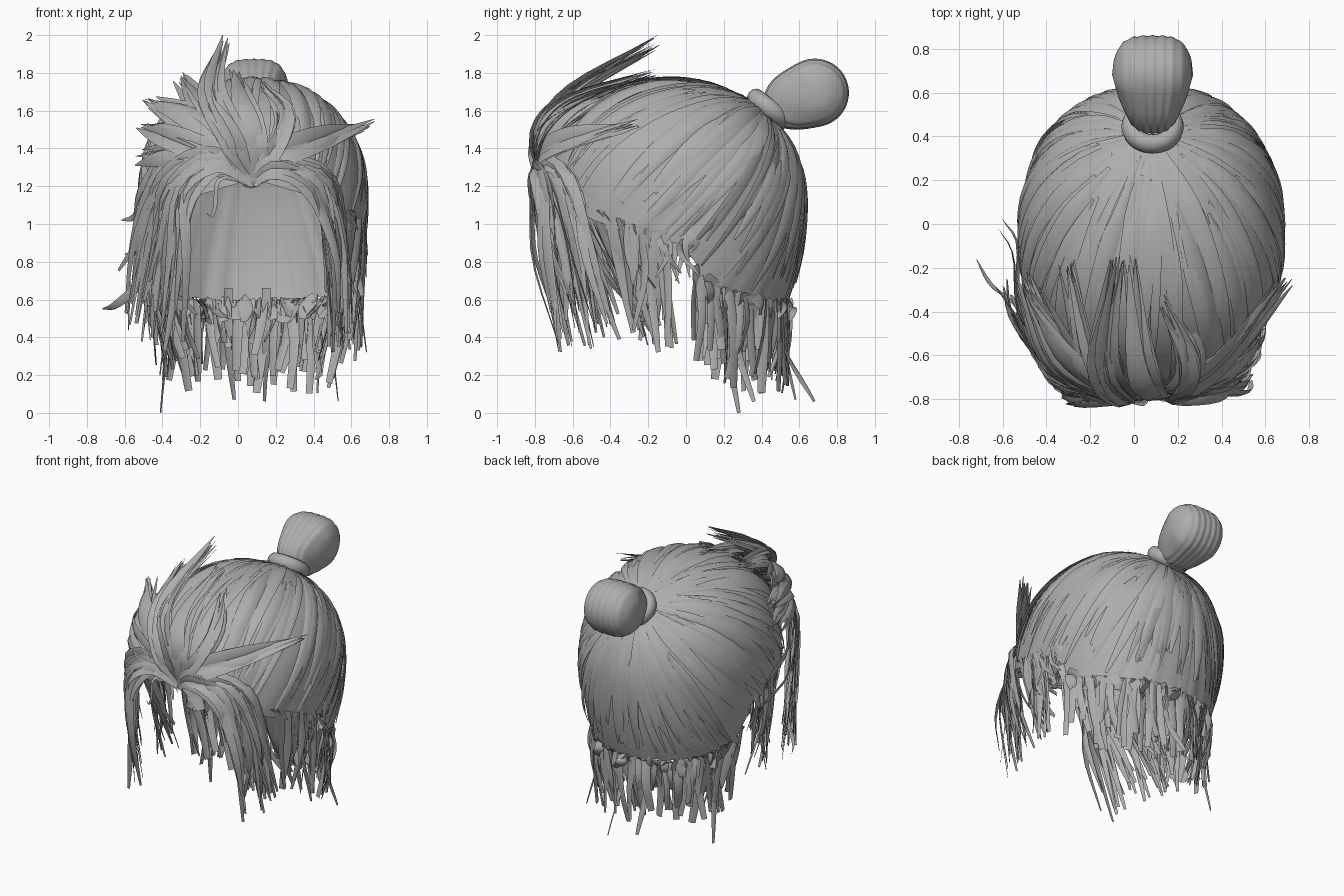
import bpy, bmesh, math, random
from mathutils import Vector, Matrix

random.seed(4)
rnd = random.uniform

cube = bpy.data.objects.get("Cube")
if cube:
    bpy.data.objects.remove(cube, do_unlink=True)

# One plain hair colour
hair = bpy.data.materials.new("hair_grey")
hair.use_nodes = True
GREY = (0.42, 0.42, 0.42, 1)
hair.diffuse_color = GREY
hair.node_tree.nodes["Principled BSDF"].inputs["Base Color"].default_value = GREY

# Head form: a soft super-ellipsoid, longer below its centre
C = Vector((0.08, -0.07, 1.1))
RX, RY, TOP, LOW, E = 0.6, 0.69, 0.66, 1.0, 2.2
POLE = Vector((0, 0.49, 0.52)).normalized()
HAIRLINE = [(0, 1.24), (28, 1.14), (50, 1.02), (75, 0.92), (96, 0.89),
            (108, 0.69), (140, 0.61), (180, 0.59)]


def on_head(d, scale=1.0):
    rz = TOP if d.z > 0 else LOW
    n = abs(d.x / RX) ** E + abs(d.y / RY) ** E + abs(d.z / rz) ** E
    return C + d * (n ** (-1 / E) * scale)


def hair_z(deg):
    a = abs((deg + 180) % 360 - 180)
    for (a0, z0), (a1, z1) in zip(HAIRLINE, HAIRLINE[1:]):
        if a <= a1:
            return z0 + (z1 - z0) * (a - a0) / (a1 - a0)
    return HAIRLINE[-1][1]


def head_point(deg, z, scale=1.0):
    # angle 0 is the front, positive turns to the model's left
    t = math.radians(deg)
    u = Vector((math.sin(t), -math.cos(t), 0))
    dz = z - C.z
    h = (1 - abs(dz / (TOP if dz > 0 else LOW)) ** E) ** (1 / E)
    n = (abs(u.x / RX) ** E + abs(u.y / RY) ** E) ** (1 / E)
    return C + (u * (h / n) + Vector((0, 0, dz))) * scale


def combed(deg, s, scale=1.0):
    # point on a strand combed from the hairline (s=1) to the tie (s=0)
    end = (head_point(deg, hair_z(deg)) - C).normalized()
    return on_head(POLE.slerp(end, s), scale)


def jitter(p, r):
    return Vector(p) + Vector((rnd(-r, r), rnd(-r, r), rnd(-r, r)))


def smooth_path(pts, n):
    pts = [Vector(p) for p in pts]
    pts = [pts[0] * 2 - pts[1]] + pts + [pts[-1] * 2 - pts[-2]]
    out, last = [], len(pts) - 3
    for k in range(n + 1):
        f = k / n * last
        i = min(int(f), last - 1)
        t = f - i
        a, b, c, d = pts[i:i + 4]
        out.append(0.5 * (2 * b + (c - a) * t + (2 * a - 5 * b + 4 * c - d) * t * t
                          + (3 * b - a - 3 * c + d) * t ** 3))
    return out


def ribbon(bm, pts, width, root=0.4, tip=0.05, n=10, roll=0.0):
    # a hair card with a raised middle, narrowing to its tip
    path = smooth_path(pts, n)
    rows = []
    for k, p in enumerate(path):
        s = k / n
        tan = (path[min(k + 1, n)] - path[max(k - 1, 0)]).normalized()
        side = Matrix.Rotation(roll, 3, tan) @ tan.cross(p - C).normalized()
        up = side.cross(tan)
        w = width / 2 * min(1, root + s * 3) * (1 - (1 - tip) * s ** 2.5)
        rows.append([bm.verts.new(q) for q in (p - side * w, p + up * w * 0.3, p + side * w)])
    for a, b in zip(rows, rows[1:]):
        for j in range(2):
            bm.faces.new((a[j], a[j + 1], b[j + 1], b[j]))


def grid(bm, rings):
    rows = [[bm.verts.new(p) for p in r] for r in rings]
    for a, b in zip(rows, rows[1:]):
        for j in range(len(a)):
            k = (j + 1) % len(a)
            bm.faces.new((a[j], b[j], b[k], a[k]))


def finish(name, bm):
    bmesh.ops.remove_doubles(bm, verts=bm.verts, dist=1e-4)
    me = bpy.data.meshes.new(name)
    bm.to_mesh(me)
    bm.free()
    me.materials.append(hair)
    me.polygons.foreach_set("use_smooth", [True] * len(me.polygons))
    bpy.context.collection.objects.link(bpy.data.objects.new(name, me))


# Scalp cap, lightly fluted along the combing
bm = bmesh.new()
AZ = 120
flute = [rnd(-0.015, 0.005) for _ in range(AZ)]
grid(bm, [[combed(j * 360 / AZ, 0.005 + 0.995 * i / 16, 1 + flute[j] * i / 16)
           for j in range(AZ)] for i in range(17)])
finish("scalp_cap", bm)

# Combed locks lying over the cap
bm = bmesh.new()
for k in range(110):
    a = k * 360 / 110 + rnd(-2, 2)
    s0, s1 = rnd(0.04, 0.35), rnd(0.75, 1.0)
    lift, drift = rnd(1.0, 1.012), rnd(-5, 5)
    pts = [combed(a + drift * t, s0 + (s1 - s0) * t, lift + 0.008 * math.sin(3 * t))
           for t in (0, 0.2, 0.4, 0.6, 0.8, 1)]
    ribbon(bm, pts, rnd(0.05, 0.1), 0.2, 0.2, 14, rnd(-0.3, 0.3))
finish("combed_locks", bm)

# Bun: hair rolled over a crosswise axis, drawn in towards the tie
bm = bmesh.new()
hub = Vector((0.085, 0.682, 1.695))
to_tie = math.atan2(-0.085, -0.235)
rings = []
for i in range(49):
    u = -1 + i / 24
    swell = max(0, 1 - abs(u) ** 3.5) ** 0.5
    ring = []
    for j in range(48):
        t = math.tau * j / 48
        pull = max(0, math.cos(t - to_tie))
        r = (0.178 + 0.1 * pull ** 3) * swell * (1 + 0.015 * math.cos(u * 26))
        ring.append(hub + Vector(((0.185 - 0.06 * swell * pull ** 1.5) * u,
                                  r * math.cos(t), r * math.sin(t))))
    rings.append(ring)
grid(bm, rings)
finish("bun", bm)

# Tie around the bun's root
bm = bmesh.new()
across = Vector((1, 0, 0))
tie_axis = Vector((0, 0.61, 0.79))
tie_rise = across.cross(tie_axis)
rings = []
for i in range(13):
    v = math.tau * i / 12
    rings.append([Vector((0.085, 0.445, 1.61)) + tie_axis * 0.048 * math.sin(v)
                  + (across * math.cos(t) + tie_rise * math.sin(t)) * (0.1 + 0.042 * math.cos(v))
                  for t in (math.tau * j / 40 for j in range(40))])
grid(bm, rings)
finish("bun_tie", bm)

# Swept tuft: low middle, high middle and tip of each clump
CLUMPS = [
    ((-0.03, -0.78, 1.45), (-0.13, -0.62, 1.68), (-0.08, -0.17, 1.95)),
    ((-0.05, -0.77, 1.45), (-0.2, -0.6, 1.63), (-0.3, -0.2, 1.77)),
    ((-0.1, -0.75, 1.43), (-0.3, -0.6, 1.56), (-0.48, -0.3, 1.64)),
    ((-0.12, -0.75, 1.38), (-0.35, -0.6, 1.47), (-0.5, -0.25, 1.5)),
    ((-0.14, -0.75, 1.36), (-0.38, -0.58, 1.38), (-0.51, -0.25, 1.35)),
    ((0.08, -0.77, 1.47), (0.03, -0.6, 1.64), (-0.02, -0.17, 1.79)),
    ((0.22, -0.74, 1.41), (0.26, -0.61, 1.56), (0.14, -0.36, 1.71)),
    ((0.22, -0.74, 1.36), (0.44, -0.58, 1.45), (0.69, -0.26, 1.53)),
]
bm = bmesh.new()
for low, high, tip in CLUMPS:
    for k in range(11):
        shift = jitter((0, 0, 0), 0.045)
        ribbon(bm, [jitter((0.07, -0.75, 1.22), 0.02), Vector(low) + shift * 0.7,
                    Vector(high) + shift, jitter(tip, 0.03) + shift * 0.4],
               rnd(0.08, 0.14), 0.4, 0.04, 12, rnd(-0.7, 0.7))
ribbon(bm, [(0.03, -0.76, 1.25), (-0.05, -0.78, 1.5), (-0.15, -0.6, 1.73), (-0.08, -0.15, 2.0)],
       0.1, n=14, roll=0.6)
finish("swept_tuft", bm)

# Parted curtains: inner and outer edge paths of each side
CURTAINS = {
    "right_curtain": (
        [(-0.1, -0.8, 1.3), (-0.25, -0.81, 1.14), (-0.3, -0.78, 0.82), (-0.33, -0.7, 0.45)],
        [(-0.15, -0.78, 1.38), (-0.42, -0.64, 1.27), (-0.53, -0.42, 0.95), (-0.6, -0.28, 0.6)]),
    "left_curtain": (
        [(0.2, -0.8, 1.28), (0.39, -0.79, 1.18), (0.49, -0.75, 0.85), (0.49, -0.69, 0.48)],
        [(0.25, -0.76, 1.32), (0.49, -0.6, 1.23), (0.56, -0.5, 0.88), (0.59, -0.37, 0.5)]),
}
for name, (inner, outer) in CURTAINS.items():
    bm = bmesh.new()
    for k in range(32):
        f = k / 31
        pts = [Vector(a).lerp(Vector(b), f) for a, b in zip(inner, outer)]
        pts = [jitter(p, 0.012 * (i + 1)) for i, p in enumerate(pts)]
        pts[-1].z += rnd(-0.14, 0.18)
        ribbon(bm, [jitter((0.07, -0.77, 1.22), 0.015)] + pts, rnd(0.06, 0.1), 0.4, 0.2, 14,
               rnd(-0.7, 0.7))
    if name == "right_curtain":
        # loose curl on the forehead and flyaway tips
        ribbon(bm, [(-0.05, -0.78, 1.25), (-0.11, -0.8, 1.22), (-0.12, -0.8, 1.1),
                    (-0.14, -0.8, 1.04), (-0.17, -0.79, 1.06)], 0.025)
        for x, y, z in ((-0.72, -0.16, 0.55), (-0.6, 0.02, 0.84), (-0.62, -0.02, 1.02)):
            ribbon(bm, [(-0.43, -0.55, z + 0.33), (-0.53, -0.38, z + 0.13),
                        (x + 0.07, y - 0.12, z + 0.02), (x, y, z)], 0.06)
    finish(name, bm)

# Side locks hanging in front of and over the ears
bm = bmesh.new()
for sgn in (1, -1):
    for k in range(24):
        a = 46 + k * 1.7 + rnd(-1, 1)
        z = hair_z(a)
        sweep = max(0.02, 0.25 * (75 - a) / 25)
        drop = rnd(0.3, 0.6)
        top = head_point(sgn * a, z + 0.06, 0.99)
        mid = top + Vector((sgn * rnd(-0.04, 0), sweep * 0.4 + rnd(-0.03, 0.03), -drop * 0.5))
        end = top + Vector((sgn * rnd(-0.1, 0.02), sweep + rnd(-0.06, 0.08), -drop - 0.06))
        ribbon(bm, [top, mid, end], rnd(0.04, 0.07), 0.8, 0.4, 8, rnd(-0.8, 0.8))
    # wisps curling behind the ear
    for k in range(7):
        p = head_point(sgn * rnd(82, 100), rnd(0.9, 0.97), 0.99)
        ribbon(bm, [p, p + Vector((sgn * rnd(0, 0.02), rnd(-0.02, 0.05), -0.07)),
                    p + Vector((sgn * rnd(-0.05, 0.02), rnd(-0.06, 0.1), -rnd(0.12, 0.24)))],
               0.04, 0.8, 0.2, 6, rnd(-0.5, 0.5))
finish("side_locks", bm)

# Nape fringe: a long ragged layer and a short one at its roots
LAYERS = (("nape_fringe", 85, 0.1, 0.4, -0.01, 0.055), ("nape_short_layer", 56, 0.48, 0.53, 0, 0.08))
for name, count, lo, hi, tuck, wide in LAYERS:
    bm = bmesh.new()
    for k in range(count):
        a = 102 + 156 * k / (count - 1) + rnd(-1.5, 1.5)
        top = head_point(a, hair_z(a) + tuck, rnd(0.97, 1.0))
        side = max(0, abs(math.sin(math.radians(a))) - 0.75)
        z = min(rnd(lo, hi) + side * rnd(0, 1), top.z - 0.1)
        pull = rnd(0.8, 0.97)
        end = Vector((C.x + (top.x - C.x) * pull + rnd(-0.05, 0.05),
                      top.y * 0.9 + 0.1 * side + rnd(-0.06, 0.07), z))
        mid = top.lerp(end, 0.5) + Vector((rnd(-0.03, 0.03), rnd(-0.02, 0.03), 0))
        ribbon(bm, [top, mid, end], wide * rnd(0.8, 1.2), 0.9, 0.7, 8, rnd(-0.8, 0.8))
    if name == "nape_fringe":
        # longest strands
        for x, y, tx, ty, tz in ((-0.38, 0.2, -0.41, 0.28, 0.0), (0.5, 0.25, 0.53, 0.36, 0.06),
                                 (0.15, 0.5, 0.14, 0.68, 0.06), (-0.05, 0.5, -0.02, 0.58, 0.07)):
            ribbon(bm, [(x, y, 0.66), (x, y + 0.02, 0.35), (tx, ty, tz)], 0.05, 0.9, 0.4, 10)
    finish(name, bm)
